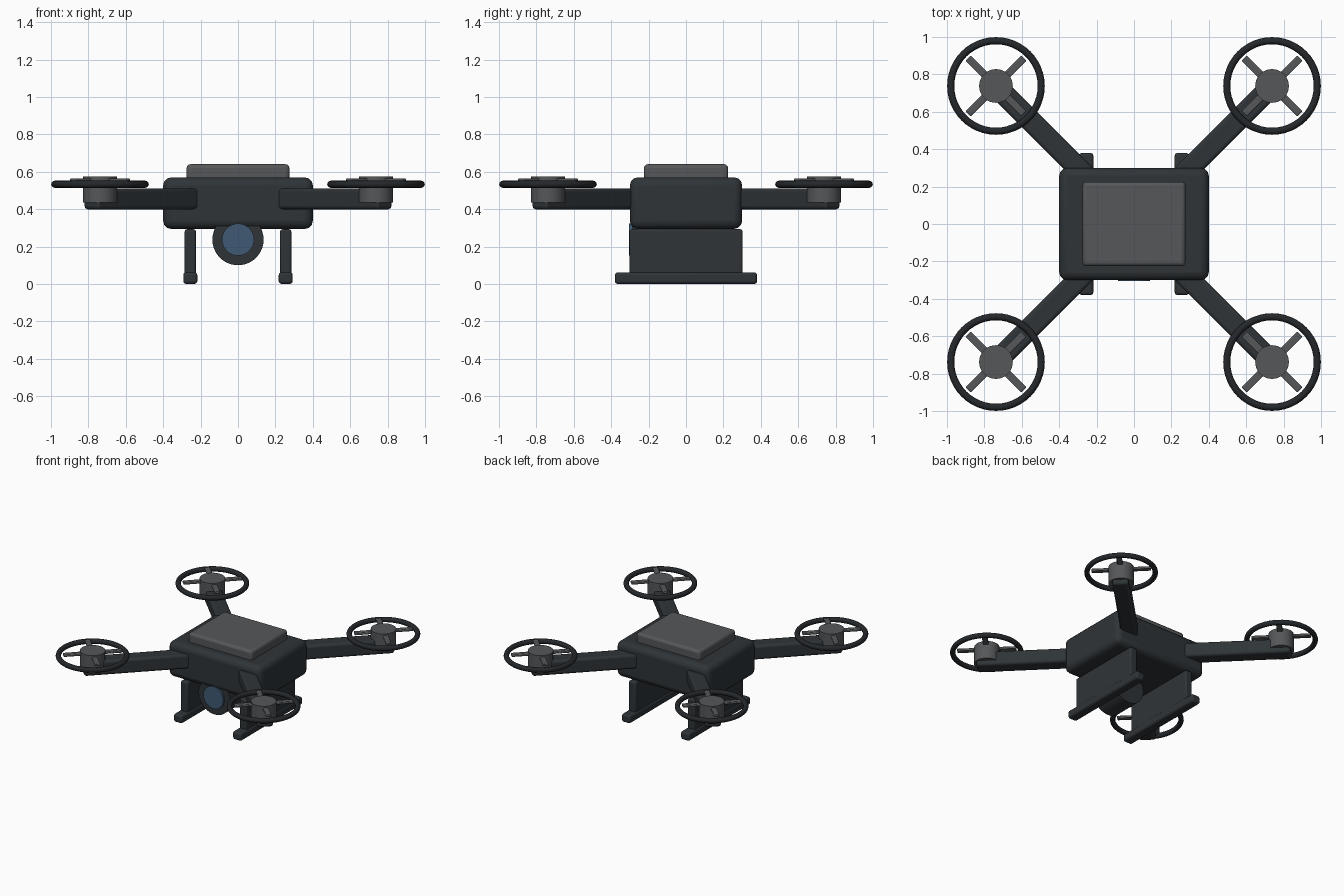
import bpy, math

if "Cube" in bpy.data.objects:
    bpy.data.objects.remove(bpy.data.objects["Cube"])

def material(name, rgb):
    m = bpy.data.materials.new(name)
    m.diffuse_color = (*rgb, 1)
    m.use_nodes = True
    m.node_tree.nodes["Principled BSDF"].inputs["Base Color"].default_value = m.diffuse_color
    return m

DARK = material("dark_shell", (0.028, 0.034, 0.039))
BLACK = material("guard_black", (0.018, 0.021, 0.024))
GREY = material("mid_grey", (0.09, 0.095, 0.1))
LENS = material("lens_blue", (0.05, 0.1, 0.17))

def finish(name, mat, bevel=0.0, segments=3):
    ob = bpy.context.object
    ob.name = name
    ob.data.materials.append(mat)
    if bevel:
        mod = ob.modifiers.new("Bevel", 'BEVEL')
        mod.width = bevel
        mod.segments = segments
    bpy.ops.object.shade_smooth_by_angle(angle=math.radians(35))
    return ob

def box(name, centre, size, mat, bevel=0.0, turn=0.0, segments=3):
    bpy.ops.mesh.primitive_cube_add(size=1, location=centre, rotation=(0, 0, turn))
    bpy.context.object.scale = size
    bpy.ops.object.transform_apply(location=False, rotation=False, scale=True)
    return finish(name, mat, bevel, segments)

def cylinder(name, centre, radius, depth, mat, tilt=0.0):
    bpy.ops.mesh.primitive_cylinder_add(vertices=40, radius=radius, depth=depth,
                                        location=centre, rotation=(tilt, 0, 0))
    return finish(name, mat)

# Body shell and top cover
box("body", (0, 0, 0.432), (0.80, 0.60, 0.275), DARK, 0.042)
box("top_cover", (0, 0, 0.59), (0.55, 0.45, 0.10), GREY, 0.02)

# Four diagonal arms with motor, crossed blades and ring guard
HUB = 0.738
for sx, side in ((-1, "left"), (1, "right")):
    for sy, end in ((-1, "front"), (1, "back")):
        tag = f"{end}_{side}"
        x, y = sx * HUB, sy * HUB
        a = math.atan2(sy, sx)
        box(f"{tag}_arm", (sx * 0.515, sy * 0.515, 0.455), (0.77, 0.115, 0.112),
            DARK, 0.018, a)
        cylinder(f"{tag}_motor", (x, y, 0.505), 0.09, 0.138, GREY)
        for i in range(2):
            box(f"{tag}_blade_{i + 1}", (x, y, 0.555), (0.42, 0.04, 0.018),
                GREY, 0.005, math.pi / 4 + i * math.pi / 2, 2)
        bpy.ops.mesh.primitive_torus_add(location=(x, y, 0.533), major_radius=0.242,
                                         minor_radius=0.019, major_segments=48,
                                         minor_segments=12)
        finish(f"{tag}_guard_ring", BLACK)

# Landing gear: upright panel on a long skid, each side
for s, side in ((-1, "left"), (1, "right")):
    box(f"{side}_leg_panel", (s * 0.255, 0, 0.165), (0.06, 0.605, 0.255), DARK, 0.012)
    box(f"{side}_skid", (s * 0.255, 0, 0.031), (0.075, 0.76, 0.062), DARK, 0.015)

# Camera barrel and lens under the nose
cylinder("camera_housing", (0, -0.175, 0.237), 0.137, 0.23, DARK, math.pi / 2)
cylinder("camera_lens", (0, -0.28, 0.237), 0.086, 0.05, LENS, math.pi / 2)
